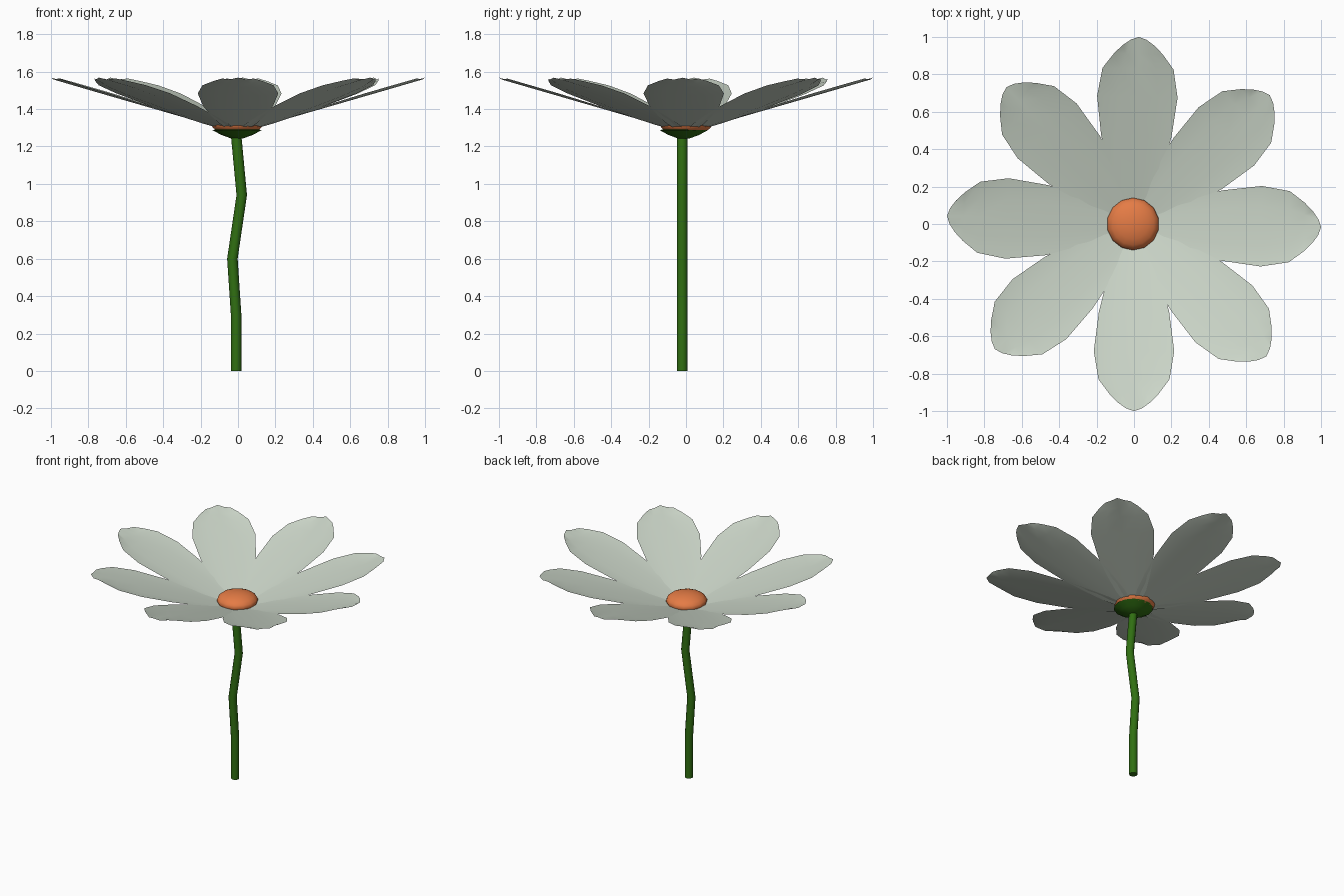
import bpy, bmesh
from math import cos, sin, pi, radians
from mathutils import Matrix, Vector

if "Cube" in bpy.data.objects:
    bpy.data.objects.remove(bpy.data.objects["Cube"])


def material(name, rgb):
    m = bpy.data.materials.new(name)
    m.use_nodes = True
    m.diffuse_color = (*rgb, 1)
    bsdf = m.node_tree.nodes["Principled BSDF"]
    bsdf.inputs["Base Color"].default_value = (*rgb, 1)
    bsdf.inputs["Roughness"].default_value = 0.8
    return m


WHITE = material("pale petal white", (0.60, 0.67, 0.58))
ORANGE = material("centre orange", (0.78, 0.2, 0.06))
GREEN = material("stem green", (0.03, 0.16, 0.006))


def finish(bm, name, mat, angle=50):
    mesh = bpy.data.meshes.new(name)
    bm.to_mesh(mesh)
    bm.free()
    mesh.materials.append(mat)
    ob = bpy.data.objects.new(name, mesh)
    bpy.context.collection.objects.link(ob)
    bpy.ops.object.select_all(action="DESELECT")
    ob.select_set(True)
    bpy.context.view_layer.objects.active = ob
    bpy.ops.object.shade_smooth_by_angle(angle=radians(angle))
    return ob


def rings(bm, sections, sides):
    """Skin circular sections (centre, radius) and cap both ends."""
    loops = []
    for c, r in sections:
        loops.append([bm.verts.new(Vector(c) + Vector((r * cos(a), r * sin(a), 0)))
                      for a in (2 * pi * i / sides for i in range(sides))])
    for low, high in zip(loops, loops[1:]):
        for i in range(sides):
            j = (i + 1) % sides
            bm.faces.new((low[i], low[j], high[j], high[i]))
    bm.faces.new(loops[0][::-1])
    bm.faces.new(loops[-1])


# Stem: a gently bent tube
bm = bmesh.new()
path = [(-0.01, 0), (-0.01, 0.3), (-0.03, 0.6), (0.02, 0.94), (-0.01, 1.26)]
rings(bm, [((x, -0.02, z), 0.028) for x, z in path], 12)
finish(bm, "stem", GREEN)

# Cup under the petals
bm = bmesh.new()
rings(bm, [((-0.005, -0.012, z), r) for r, z in
           [(0.03, 1.242), (0.085, 1.262), (0.133, 1.288), (0.1, 1.292)]], 14)
finish(bm, "flower_cup", GREEN)

# Flattened round flower centre
bm = bmesh.new()
bmesh.ops.create_uvsphere(bm, u_segments=14, v_segments=10, radius=0.14)
bmesh.ops.transform(bm, verts=bm.verts, matrix=Matrix.Translation((-0.005, 0, 1.32))
                    @ Matrix.Diagonal((1, 1, 0.43, 1)))
finish(bm, "flower_centre", ORANGE, 80)

# Petals: (distance from the middle, half width) along each blade
OUTLINE = [(0.06, 0.05), (0.16, 0.1), (0.3, 0.145), (0.47, 0.188), (0.68, 0.215),
           (0.83, 0.19), (0.91, 0.13)]
TIP = [0.955, 0.985, 1.0, 0.985, 0.955]   # rounded end, across the blade
ACROSS = [-1, -0.5, 0, 0.5, 1]
LIFT = [0.014, 0, 0.006, 0, 0.014]        # shallow lengthwise folds


def petal(name, degrees):
    bm = bmesh.new()
    rows = []
    stations = [([r] * 5, w) for r, w in OUTLINE] + [(TIP, 0.085)]
    for rs, w in stations:
        rows.append([bm.verts.new((r, a * w, 1.272 + 0.29 * r + up * min(1, r * 1.5)))
                     for r, a, up in zip(rs, ACROSS, LIFT)])
    for near, far in zip(rows, rows[1:]):
        for i in range(4):
            bm.faces.new((near[i], far[i], far[i + 1], near[i + 1]))
    bmesh.ops.rotate(bm, verts=bm.verts, cent=(0, 0, 0),
                     matrix=Matrix.Rotation(radians(degrees), 3, "Z"))
    finish(bm, name, WHITE, 60)


for n, angle in enumerate([-1, 43.5, 88.5, 133, 177.5, 222, 270, 315]):
    petal(f"petal_{n + 1}", angle)
